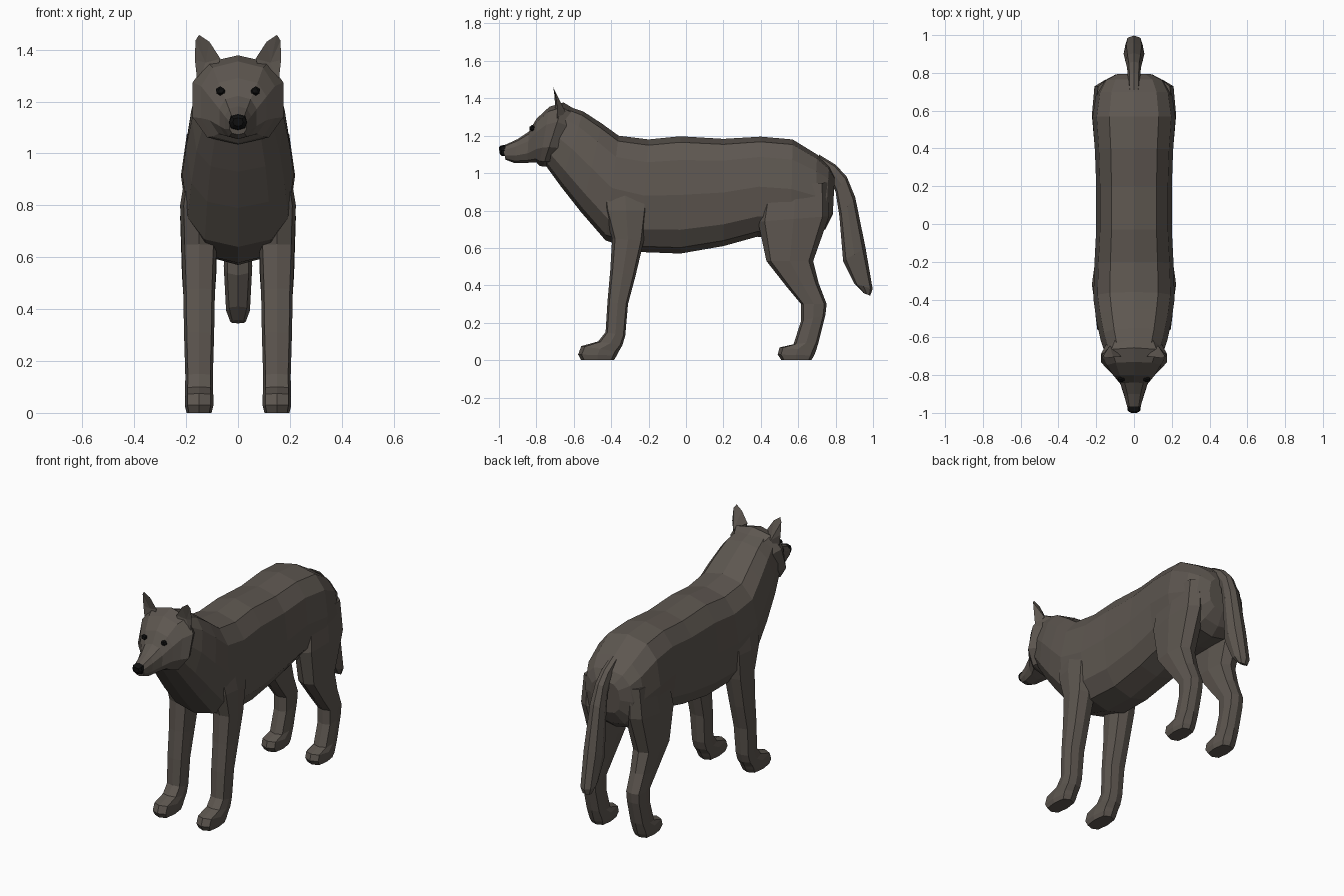
import bpy, bmesh
from math import sin, cos, tau, copysign
from mathutils import Vector


def material(name, rgb):
    m = bpy.data.materials.new(name)
    m.diffuse_color = (*rgb, 1)
    return m


FUR = material("fur", (0.11, 0.094, 0.08))
BLACK = material("black", (0.005, 0.005, 0.005))


def finish(name, bm, mat, mirror=False):
    bmesh.ops.recalc_face_normals(bm, faces=bm.faces)
    me = bpy.data.meshes.new(name)
    bm.to_mesh(me)
    bm.free()
    me.materials.append(mat)
    ob = bpy.data.objects.new(name, me)
    bpy.context.collection.objects.link(ob)
    if mirror:
        ob.modifiers.new("mirror", 'MIRROR')
    return ob


def spow(v, e):
    return copysign(abs(v) ** e, v) if abs(v) > 1e-6 else 0.0


def loft(name, rings, n=8, e=0.75, x=0.0, mat=FUR, mirror=False):
    """Each ring: two opposite (y, z) points, then the half width across x."""
    bm = bmesh.new()
    loops = []
    for py, pz, qy, qz, w in rings:
        p, q = Vector((x, py, pz)), Vector((x, qy, qz))
        mid, half = (p + q) / 2, (p - q) / 2
        loops.append([bm.verts.new(mid + half * spow(cos(tau * k / n), e)
                                   + Vector((w * spow(sin(tau * k / n), e), 0, 0)))
                      for k in range(n)])
    for a, b in zip(loops, loops[1:]):
        for k in range(n):
            j = (k + 1) % n
            bm.faces.new((a[k], a[j], b[j], b[k]))
    bm.faces.new(loops[0])
    bm.faces.new(loops[-1])
    return finish(name, bm, mat, mirror)


# Torso and neck, rump to throat
loft("torso", [
    (.795, .98, .785, .78, .10),
    (.765, 1.04, .745, .70, .165),
    (.70, 1.10, .69, .655, .20),
    (.57, 1.18, .56, .65, .22),
    (.40, 1.195, .38, .66, .207),
    (.20, 1.183, .20, .61, .20),
    (-.03, 1.197, -.03, .57, .20),
    (-.20, 1.18, -.24, .578, .21),
    (-.36, 1.20, -.43, .64, .215),
    (-.45, 1.265, -.56, .79, .20),
    (-.55, 1.33, -.67, .93, .178),
    (-.64, 1.36, -.75, 1.04, .15)], n=12, e=.75)

# Head with cheek ruff and muzzle
loft("head", [
    (-.60, 1.345, -.70, 1.04, .15),
    (-.655, 1.378, -.765, 1.035, .182),
    (-.73, 1.355, -.785, 1.04, .148),
    (-.80, 1.29, -.80, 1.058, .115),
    (-.84, 1.222, -.85, 1.055, .075),
    (-.90, 1.182, -.92, 1.055, .053),
    (-.98, 1.145, -.965, 1.072, .035)], n=10, e=.8)

# Nose
loft("nose", [
    (-.965, 1.152, -.965, 1.09, .036),
    (-.99, 1.147, -.985, 1.092, .034),
    (-1.0, 1.137, -.997, 1.105, .02)], n=8, mat=BLACK)

# Eyes
bm = bmesh.new()
bmesh.ops.create_icosphere(bm, subdivisions=1, radius=1)
bmesh.ops.scale(bm, vec=(.021, .016, .018), verts=bm.verts)
bmesh.ops.translate(bm, vec=(.067, -.822, 1.24), verts=bm.verts)
finish("eyes", bm, BLACK, mirror=True)

# Ears: outline with a recessed front and a ridged back
bm = bmesh.new()
rim = [bm.verts.new(p) for p in [
    (.155, -.69, 1.26), (.166, -.69, 1.36), (.164, -.70, 1.435), (.15, -.71, 1.457),
    (.11, -.705, 1.43), (.068, -.70, 1.365), (.09, -.70, 1.30)]]
front = bm.verts.new((.125, -.685, 1.35))
back = bm.verts.new((.128, -.645, 1.33))
for a, b in zip(rim, rim[1:] + rim[:1]):
    bm.faces.new((a, b, front))
    bm.faces.new((b, a, back))
finish("ears", bm, FUR, mirror=True)

# Front legs, shoulder to paw
loft("front_legs", [
    (-.46, .93, -.20, .95, .05),
    (-.44, .80, -.20, .80, .073),
    (-.395, .65, -.225, .64, .068),
    (-.405, .48, -.27, .45, .061),
    (-.42, .31, -.31, .30, .058),
    (-.43, .15, -.325, .13, .053),
    (-.47, .10, -.34, .08, .054),
    (-.56, .075, -.36, .045, .055),
    (-.577, .03, -.37, .025, .055),
    (-.56, 0, -.385, 0, .048)], e=.6, x=.15, mirror=True)

# Hind legs, thigh to paw
loft("hind_legs", [
    (.42, .93, .76, .95, .05),
    (.385, .74, .765, .77, .073),
    (.43, .53, .68, .53, .066),
    (.54, .39, .71, .41, .057),
    (.615, .30, .752, .30, .053),
    (.615, .21, .745, .24, .052),
    (.575, .085, .71, .10, .052),
    (.50, .068, .695, .05, .055),
    (.49, .03, .685, .025, .055),
    (.51, 0, .67, 0, .048)], e=.6, x=.15, mirror=True)

# Tail
loft("tail", [
    (.71, 1.10, .73, 1.0, .03),
    (.80, 1.045, .765, .97, .033),
    (.86, .98, .80, .90, .037),
    (.905, .87, .82, .77, .046),
    (.96, .60, .84, .53, .055),
    (.998, .38, .90, .41, .046),
    (.985, .345, .95, .358, .03)], e=.85)
